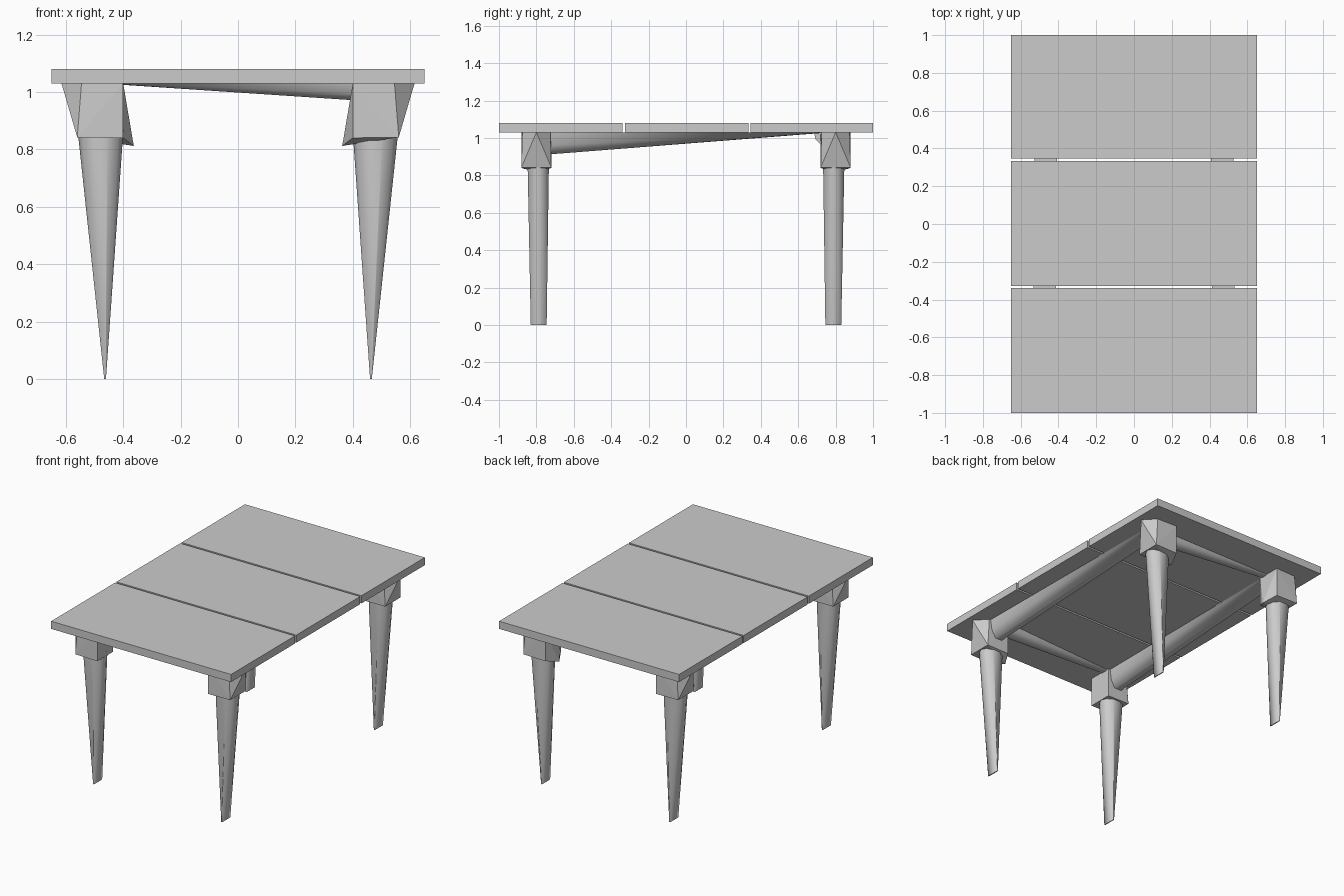
import bpy, bmesh, math

if "Cube" in bpy.data.objects:
    bpy.data.objects.remove(bpy.data.objects["Cube"])

TOP, UNDER = 1.08, 1.03


def hull(name, points, smooth=False):
    """Convex solid around a handful of corner points."""
    bm = bmesh.new()
    for p in points:
        bm.verts.new(p)
    res = bmesh.ops.convex_hull(bm, input=bm.verts)
    loose = [v for v in bm.verts if not v.link_faces]
    bmesh.ops.delete(bm, geom=loose, context='VERTS')
    bmesh.ops.dissolve_limit(bm, angle_limit=0.01, verts=bm.verts, edges=bm.edges)
    bmesh.ops.recalc_face_normals(bm, faces=bm.faces)
    me = bpy.data.meshes.new(name)
    bm.to_mesh(me)
    bm.free()
    ob = bpy.data.objects.new(name, me)
    bpy.context.collection.objects.link(ob)
    if smooth:
        bpy.ops.object.select_all(action='DESELECT')
        ob.select_set(True)
        bpy.context.view_layer.objects.active = ob
        bpy.ops.object.shade_smooth_by_angle(angle=math.radians(50))
    return ob


def section(width, depth):
    """Rail cross-section hanging from the underside: (sideways, z)."""
    w = width / 2
    return [(-w, UNDER), (w, UNDER), (-w * 0.85, UNDER - depth * 0.6),
            (w * 0.85, UNDER - depth * 0.6), (-w * 0.4, UNDER - depth),
            (w * 0.4, UNDER - depth)]


# Tabletop boards with narrow gaps between them
for name, y0, y1 in (("front_board", -1.0, -0.34),
                     ("middle_board", -0.327, 0.333),
                     ("back_board", 0.346, 1.0)):
    hull(name, [(x, y, z) for x in (-0.65, 0.65) for y in (y0, y1)
                for z in (UNDER, TOP)])

for sx, side in ((-1, "left"), (1, "right")):
    for sy, end in ((-1, "front"), (1, "back")):
        # Leg: rounded at the top, narrowing to a thin foot
        ring = [(0.479 + 0.08 * math.cos(a), 0.79 + 0.06 * math.sin(a), 0.87)
                for a in (math.tau * i / 10 for i in range(10))]
        foot = [(0.463 + dx, y, 0) for dx in (-0.003, 0.003) for y in (0.745, 0.83)]
        hull(f"{end}_{side}_leg", [(sx * x, sy * y, z) for x, y, z in ring + foot], True)

        # Corner block: peaked outer face, flared inner corner
        block = [(0.615, 0.80, UNDER), (0.545, 0.875, UNDER), (0.40, 0.88, UNDER),
                 (0.40, 0.72, UNDER), (0.545, 0.725, UNDER),
                 (0.56, 0.88, 0.842), (0.56, 0.72, 0.842),
                 (0.40, 0.88, 0.84), (0.40, 0.72, 0.84)]
        if (sx, sy) != (-1, -1):
            block.append((0.363, 0.79, 0.812))
        hull(f"{end}_{side}_block", [(sx * x, sy * y, z) for x, y, z in block])

    # Long rail: deep at the front, fading out toward the back
    hull(f"{side}_rail",
         [(sx * 0.475 + u, -0.76, z) for u, z in section(0.12, 0.12)]
         + [(sx * 0.465 + u, 0.72, z) for u, z in section(0.12, 0.004)], True)

# Cross rails: deep at the right, fading out toward the left
for sy, end, depth in ((-1, "front", 0.06), (1, "back", 0.06)):
    hull(f"{end}_rail",
         [(0.42, sy * 0.735 + u, z) for u, z in section(0.10, depth)]
         + [(-0.42, sy * 0.76 + u, z) for u, z in section(0.05, 0.004)], True)
